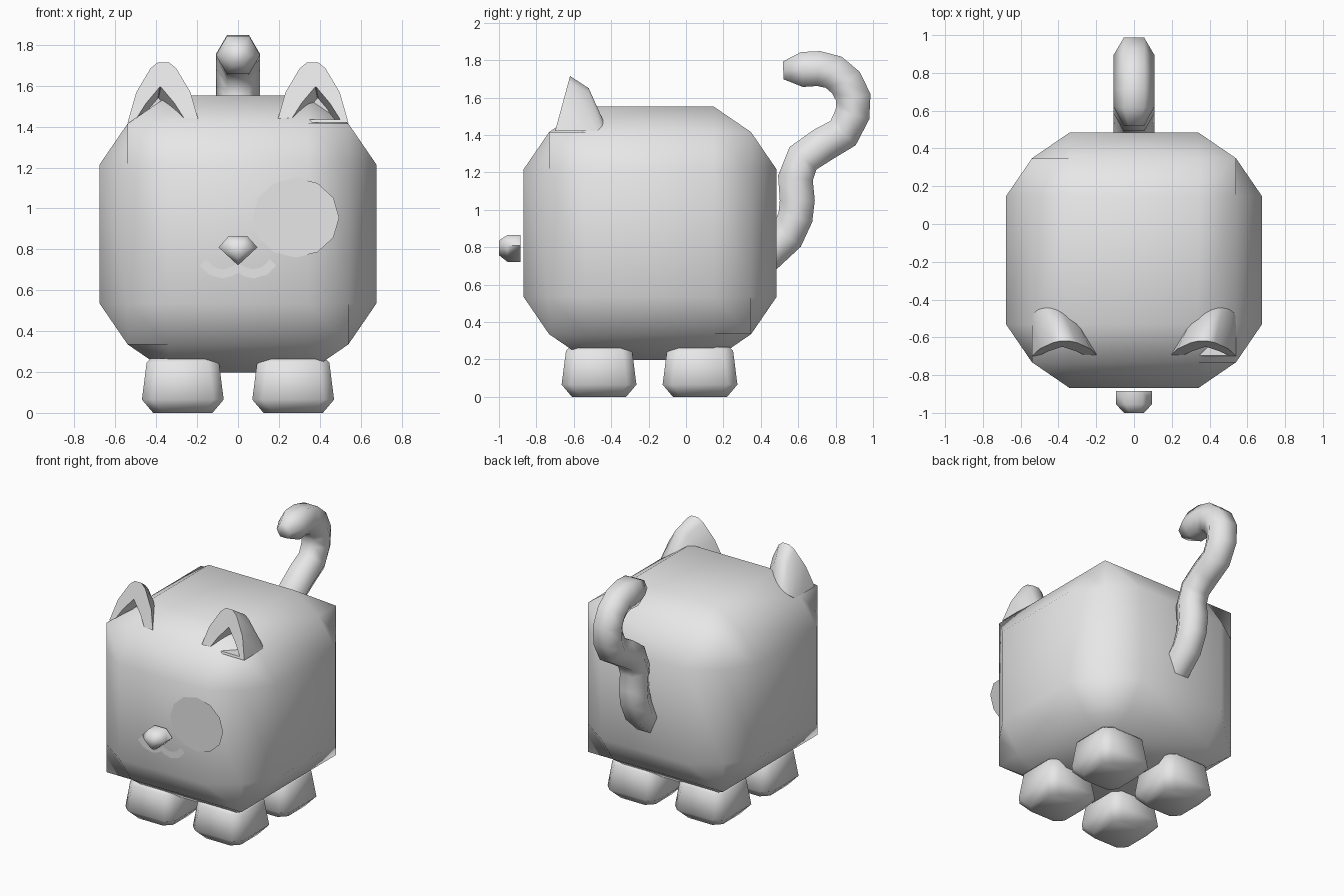
import bpy, bmesh, math
from mathutils import Vector

if "Cube" in bpy.data.objects:
    bpy.data.objects.remove(bpy.data.objects["Cube"], do_unlink=True)

grey = bpy.data.materials.new("plain_grey")
grey.use_nodes = True
GREY = (0.8, 0.8, 0.8, 1)
grey.diffuse_color = GREY
for node in grey.node_tree.nodes:
    if node.type == "BSDF_PRINCIPLED":
        node.inputs["Base Color"].default_value = GREY


def finish(name, bm, angle=180, recalc=True):
    if recalc:
        bmesh.ops.recalc_face_normals(bm, faces=bm.faces[:])
    mesh = bpy.data.meshes.new(name)
    bm.to_mesh(mesh)
    bm.free()
    mesh.materials.append(grey)
    for p in mesh.polygons:
        p.use_smooth = True
    if angle < 180:
        mesh.set_sharp_from_angle(angle=math.radians(angle))
    obj = bpy.data.objects.new(name, mesh)
    bpy.context.collection.objects.link(obj)
    return obj


def loft(name, rings, angle=180):
    """Skin a list of equal-length closed rings and cap both ends."""
    bm = bmesh.new()
    rows = [[bm.verts.new(p) for p in ring] for ring in rings]
    n = len(rows[0])
    for a, b in zip(rows, rows[1:]):
        for i in range(n):
            j = (i + 1) % n
            bm.faces.new((a[i], a[j], b[j], b[i]))
    bm.faces.new(rows[0])
    bm.faces.new(rows[-1])
    return finish(name, bm, angle)


# Body: a cube cut in thirds, with the middle of each side pushed out
bm = bmesh.new()
bmesh.ops.create_cube(bm, size=2)
bmesh.ops.subdivide_edges(bm, edges=bm.edges[:], cuts=2, use_grid_fill=True)
for v in bm.verts:
    outer = sum(abs(c) > 0.9 for c in v.co)
    reach = 0.677 if outer == 1 else 0.54
    v.co = [math.copysign(reach if abs(c) > 0.9 else 0.34, c) for c in v.co]
    v.co += Vector((0, -0.192, 0.875))
finish("body", bm)


# Feet: tapered blocks with cut corners
def foot_ring(cx, cy, z, h, cut=0.05):
    k = h - cut
    pts = ((h, -k), (h, k), (k, h), (-k, h), (-h, k), (-h, -k), (-k, -h), (k, -h))
    return [(cx + x, cy + y, z) for x, y in pts]


FOOT = ((0, 0.145), (0.065, 0.2), (0.245, 0.177), (0.267, 0.157))
for side, s in (("left", 1), ("right", -1)):
    for end, cy in (("front", -0.465), ("back", 0.075)):
        loft(f"{end}_{side}_foot", [foot_ring(s * 0.27, cy, z, h) for z, h in FOOT], 70)

# Ears: hollow arched shells that taper towards the back
ARCH = ((-1, 0), (-0.76, 0.5), (-0.36, 0.9), (-0.15, 1),
        (0.15, 1), (0.36, 0.9), (0.76, 0.5), (1, 0))


def arch(s, cx, hw, z0, z1, y0, y1, pointed=False):
    return [(s * (cx + hw * (u * abs(u) if pointed else u)),
             y0 + (y1 - y0) * t, z0 + (z1 - z0) * t) for u, t in ARCH]


for side, s in (("left", 1), ("right", -1)):
    loft(f"{side}_ear", [
        arch(s, 0.39, 0.08, 1.435, 1.54, -0.55, -0.55, True),
        arch(s, 0.38, 0.12, 1.435, 1.595, -0.695, -0.65, True),
        arch(s, 0.365, 0.175, 1.42, 1.715, -0.70, -0.62),
        arch(s, 0.40, 0.14, 1.42, 1.65, -0.54, -0.52),
        arch(s, 0.43, 0.105, 1.42, 1.46, -0.475, -0.435),
    ], 45)

# Tail: six-sided tube along a curled path in the middle plane (y, z)
PATH = [(0.42, 0.75), (0.54, 0.86), (0.585, 0.96), (0.595, 1.05), (0.585, 1.17),
        (0.625, 1.275), (0.735, 1.35), (0.84, 1.41), (0.89, 1.51), (0.895, 1.6),
        (0.855, 1.68), (0.79, 1.735), (0.71, 1.755), (0.62, 1.75), (0.52, 1.745)]
rings = []
for i, (y, z) in enumerate(PATH):
    a, b = PATH[max(i - 1, 0)], PATH[min(i + 1, len(PATH) - 1)]
    d = Vector((b[0] - a[0], b[1] - a[1])).normalized()
    r = 0.055 if i == len(PATH) - 1 else 0.108
    ring = []
    for k in range(6):
        t = k * math.pi / 3
        out = r * math.sin(t)
        ring.append((r * math.cos(t), y - d.y * out, z + d.x * out))
    rings.append(ring)
loft("tail", rings, 80)

# Nose: five-sided block with a narrowed front
NOSE = ((-0.095, 0.81), (-0.045, 0.865), (0.045, 0.865), (0.095, 0.81), (0, 0.722))
loft("nose", [[(x * k, y, 0.8 + (z - 0.8) * k) for x, z in NOSE]
              for y, k in ((-0.885, 1), (-0.955, 1), (-1.0, 0.55))], 75)

# Eye patch: one flat disc just in front of the face
bm = bmesh.new()
bm.faces.new([bm.verts.new((0.283 + 0.212 * math.cos(k * math.pi / 6), -0.876,
                            0.955 + 0.195 * math.sin(k * math.pi / 6)))
              for k in range(12)])
finish("left_eye_patch", bm, recalc=False)

# Mouth: a thin flat wavy strip
HALF = [(0, 0.708), (0.035, 0.69), (0.075, 0.68), (0.13, 0.695), (0.172, 0.737)]
line = [(-x, z) for x, z in reversed(HALF[1:])] + HALF
bm = bmesh.new()
low, high = [], []
for i, (x, z) in enumerate(line):
    a, b = line[max(i - 1, 0)], line[min(i + 1, len(line) - 1)]
    d = Vector((b[0] - a[0], b[1] - a[1])).normalized() * 0.022
    low.append(bm.verts.new((x + d.y, -0.876, z - d.x)))
    high.append(bm.verts.new((x - d.y, -0.876, z + d.x)))
for i in range(len(line) - 1):
    bm.faces.new((low[i], low[i + 1], high[i + 1], high[i]))
finish("mouth", bm, recalc=False)
